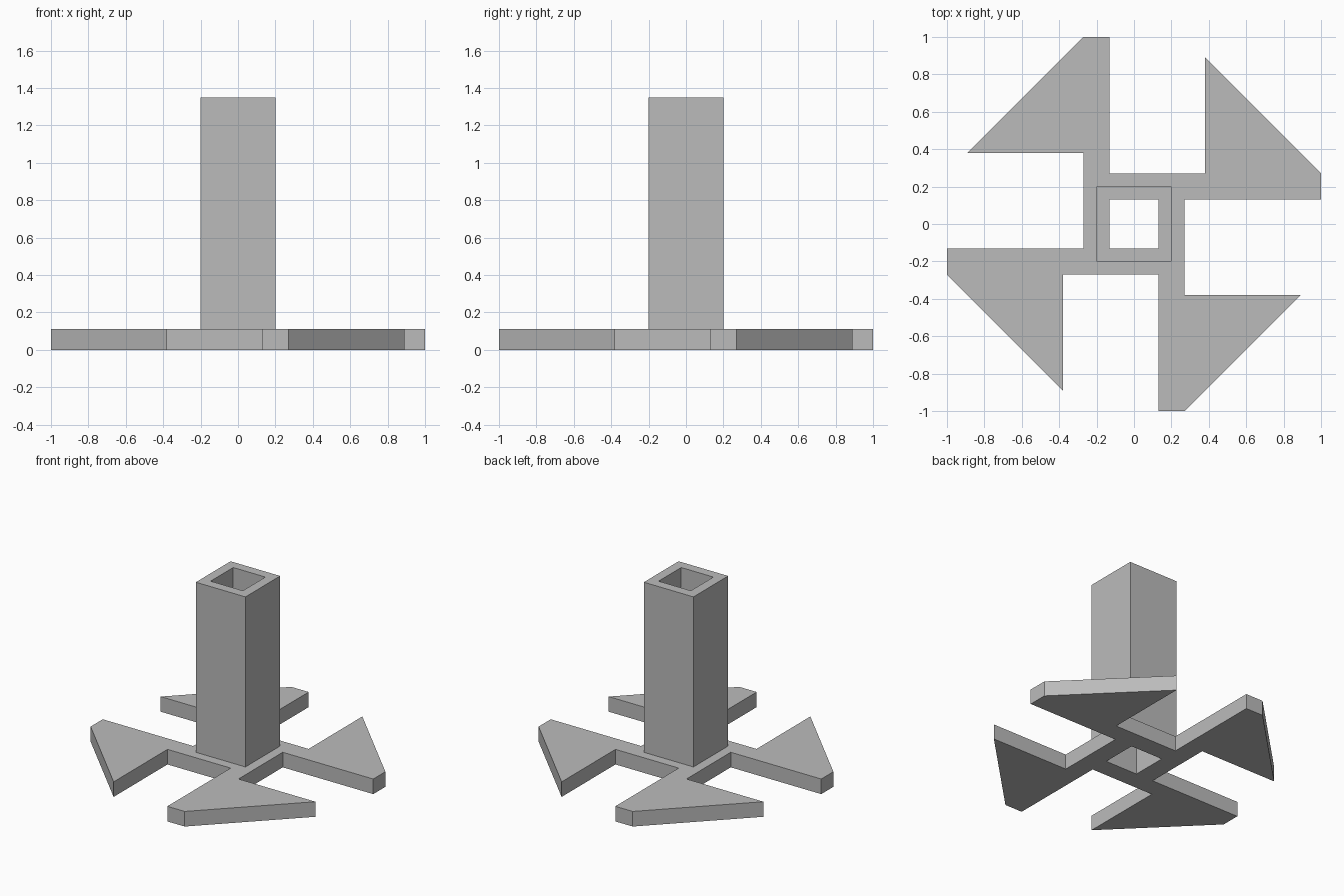
import bpy
import bmesh
from math import pi
from mathutils import Matrix

cube = bpy.data.objects.get("Cube")
if cube:
    bpy.data.objects.remove(cube, do_unlink=True)

HOLE = 0.13        # half width of the square opening
COLUMN = 0.20      # half width of the column
ARM = 0.27         # outer edge of each arm
FIN = 0.38         # start of the triangular fin
FIN_TIP = 0.89
BASE_TOP = 0.11
HEIGHT = 1.35

grey = bpy.data.materials.new("grey")
grey.use_nodes = True
grey.diffuse_color = (0.5, 0.5, 0.5, 1)
grey.node_tree.nodes["Principled BSDF"].inputs["Base Color"].default_value = (0.5, 0.5, 0.5, 1)


def four_fold_prism(name, outline, bottom, top):
    """Repeat a quarter outline four times around z, weld it and extrude it."""
    bm = bmesh.new()
    for quarter in range(4):
        turn = Matrix.Rotation(quarter * pi / 2, 3, 'Z')
        bm.faces.new([bm.verts.new(turn @ Matrix.Translation((x, y, bottom)).translation)
                      for x, y in outline])
    bmesh.ops.remove_doubles(bm, verts=bm.verts[:], dist=0.0001)
    raised = bmesh.ops.extrude_face_region(bm, geom=bm.faces[:], use_keep_orig=True)
    bmesh.ops.translate(bm, vec=(0, 0, top - bottom),
                        verts=[g for g in raised["geom"] if isinstance(g, bmesh.types.BMVert)])
    bmesh.ops.recalc_face_normals(bm, faces=bm.faces[:])
    mesh = bpy.data.meshes.new(name)
    bm.to_mesh(mesh)
    bm.free()
    mesh.materials.append(grey)
    obj = bpy.data.objects.new(name, mesh)
    bpy.context.collection.objects.link(obj)
    return obj


# Pinwheel base: each quarter is an arm with a triangular fin at its end
four_fold_prism("pinwheel_base", [
    (-HOLE, HOLE), (HOLE, HOLE), (ARM, HOLE), (1, HOLE), (1, ARM),
    (FIN, FIN_TIP), (FIN, ARM), (-HOLE, ARM)], 0, BASE_TOP)

# Hollow square column standing on the base
four_fold_prism("hollow_column", [
    (-HOLE, HOLE), (HOLE, HOLE), (COLUMN, COLUMN), (-COLUMN, COLUMN)], BASE_TOP, HEIGHT)
